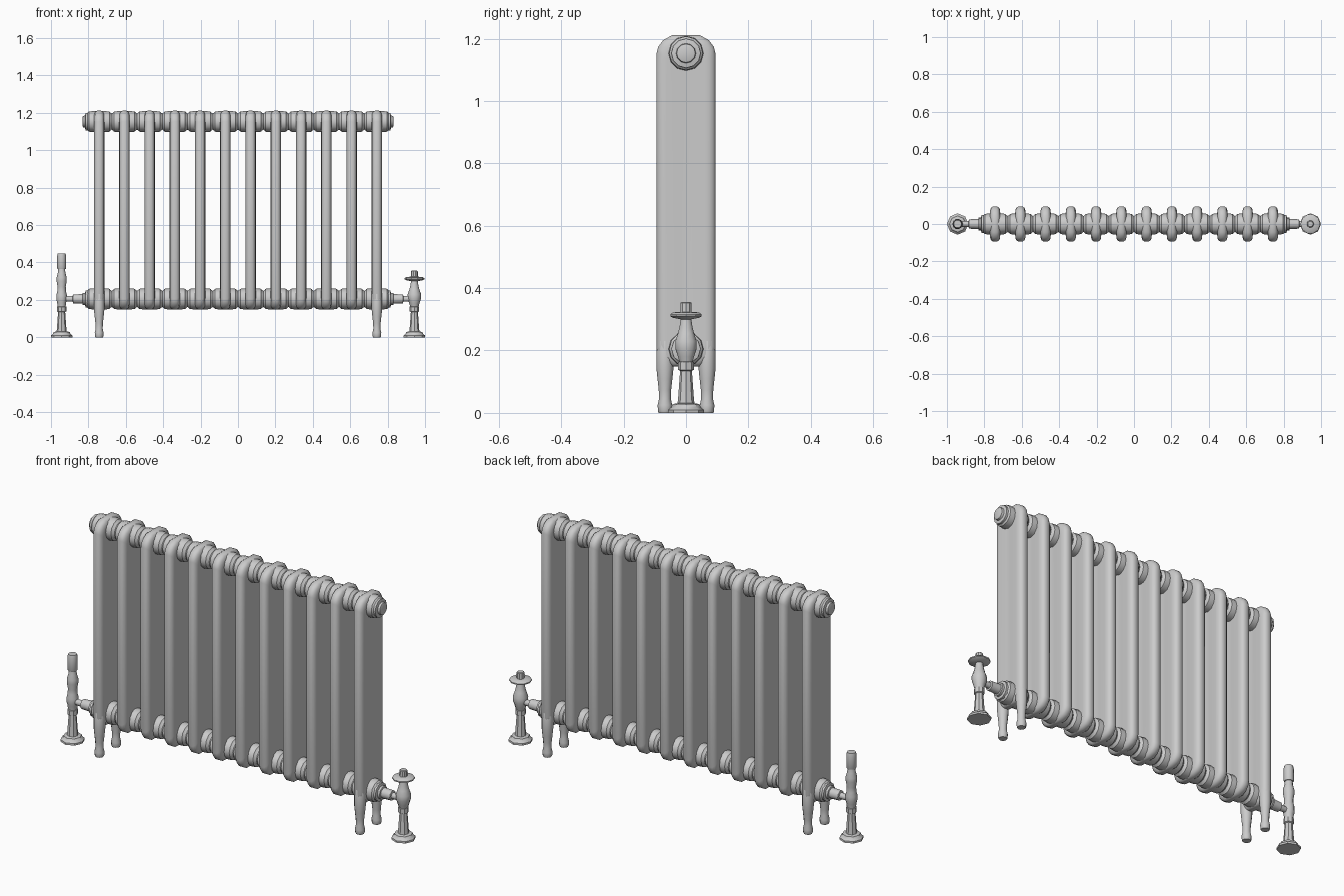
import bpy, bmesh, math

if "Cube" in bpy.data.objects:
    bpy.data.objects.remove(bpy.data.objects["Cube"])

def finish(name, bm, angle):
    bmesh.ops.recalc_face_normals(bm, faces=bm.faces)
    me = bpy.data.meshes.new(name)
    bm.to_mesh(me)
    bm.free()
    ob = bpy.data.objects.new(name, me)
    bpy.context.collection.objects.link(ob)
    bpy.ops.object.select_all(action='DESELECT')
    ob.select_set(True)
    bpy.context.view_layer.objects.active = ob
    bpy.ops.object.shade_smooth_by_angle(angle=math.radians(angle))
    return ob

def loft(name, rings, angle=35):
    """Skin closed rings of equal length and cap both ends."""
    bm = bmesh.new()
    vs = [[bm.verts.new(p) for p in ring] for ring in rings]
    n = len(rings[0])
    for a, b in zip(vs, vs[1:]):
        for i in range(n):
            j = (i + 1) % n
            bm.faces.new((a[i], a[j], b[j], b[i]))
    bm.faces.new(vs[0])
    bm.faces.new(vs[-1])
    return finish(name, bm, angle)

def lathe(name, profile, origin, axis='z', sides=8, angle=35, sign=1):
    """Revolve (distance, radius) pairs about an axis through origin."""
    ox, oy, oz = origin
    rings = []
    for t, r in profile:
        ring = []
        for k in range(sides):
            a = 2 * math.pi * k / sides
            c, s = r * math.cos(a), r * math.sin(a)
            ring.append((ox + c, oy + s, oz + t) if axis == 'z'
                        else (ox + sign * t, oy + c, oz + s))
        rings.append(ring)
    return loft(name, rings, angle)

COUNT, PITCH = 12, 0.135
Z_TOP, Z_BOT = 1.153, 0.205
MID, HALF_H, HALF_W = 0.68, 0.532, 0.095

# outline of a column section in y, z (one quarter, mirrored)
quarter = [(0.045, HALF_H), (0.074, 0.516), (0.09, 0.495), (HALF_W, 0.475)]
outline = (quarter + [(y, -z) for y, z in reversed(quarter)]
           + [(-y, -z) for y, z in quarter] + [(-y, z) for y, z in reversed(quarter)])
# rounded edge: (x offset, inset), slightly waisted in the middle
edge = [(0.022, 0.08), (0.0275, 0.034), (0.0265, 0.02), (0.021, 0.008), (0.011, 0.001)]
layers = [(-x, d) for x, d in edge] + list(reversed(edge))

hub = [(-0.0675, 0.043), (-0.059, 0.049), (-0.055, 0.054), (-0.033, 0.056),
       (0.033, 0.056), (0.055, 0.054), (0.059, 0.049), (0.0675, 0.043)]

for i in range(COUNT):
    x0 = (i - (COUNT - 1) / 2) * PITCH
    loft(f"column_section_{i+1}",
         [[(x0 + dx, y * (HALF_W - d) / HALF_W, MID + z * (HALF_H - d) / HALF_H)
           for y, z in outline] for dx, d in layers], 50)
    for label, z in (("top", Z_TOP), ("bottom", Z_BOT)):
        lathe(f"{label}_hub_{i+1}", hub, (x0, 0, z), 'x', 12)

# feet under the two end sections
foot = [(0, 0.02), (0.006, 0.0225), (0.025, 0.0235), (0.045, 0.019), (0.075, 0.02),
        (0.11, 0.024), (0.145, 0.0275), (0.23, 0.0275), (0.26, 0.015)]
for sx in (-1, 1):
    for sy in (-1, 1):
        lathe("foot", foot, (sx * 0.7425, sy * 0.0675, 0), 'z', 12, 40)

# end plugs, valve tails and shared valve stands
plug = [(0.79, 0.047), (0.815, 0.047), (0.818, 0.032), (0.829, 0.03), (0.831, 0.025)]
tail = [(0.79, 0.047), (0.815, 0.047), (0.818, 0.034), (0.83, 0.034), (0.832, 0.027),
        (0.882, 0.025), (0.884, 0.016), (0.943, 0.014)]
stand = [(0, 0.057), (0.01, 0.057), (0.018, 0.047), (0.028, 0.043), (0.031, 0.027),
         (0.05, 0.025), (0.135, 0.019), (0.138, 0.025), (0.163, 0.025), (0.165, 0.021)]
VX = 0.943
for sx, side in ((-1, "left"), (1, "right")):
    lathe(f"{side}_end_plug", plug, (0, 0, Z_TOP), 'x', 12, sign=sx)
    lathe(f"{side}_valve_tail", tail, (0, 0, Z_BOT), 'x', 10, 40, sx)
    lathe(f"{side}_valve_stand", stand, (sx * VX, 0, 0), 'z', 8)

# left thermostatic valve
lathe("thermostat_body", [(0.16, 0.021), (0.185, 0.024), (0.2, 0.028), (0.225, 0.028),
      (0.245, 0.023), (0.27, 0.022), (0.3, 0.027), (0.32, 0.027), (0.345, 0.02),
      (0.366, 0.018)], (-VX, 0, 0), 'z', 10, 46)
lathe("thermostat_cap", [(0.364, 0.022), (0.368, 0.024), (0.435, 0.024), (0.447, 0.021)],
      (-VX, 0, 0), 'z', 10)

# right hand-wheel valve
lathe("valve_body", [(0.16, 0.021), (0.18, 0.027), (0.205, 0.035), (0.23, 0.036),
      (0.255, 0.027), (0.275, 0.022), (0.306, 0.017)], (VX, 0, 0), 'z', 10, 46)
lathe("hand_wheel", [(0.3, 0.018), (0.305, 0.044), (0.31, 0.053), (0.316, 0.053),
      (0.322, 0.044), (0.324, 0.019), (0.353, 0.018), (0.356, 0.014)],
      (VX, 0, 0), 'z', 10)
